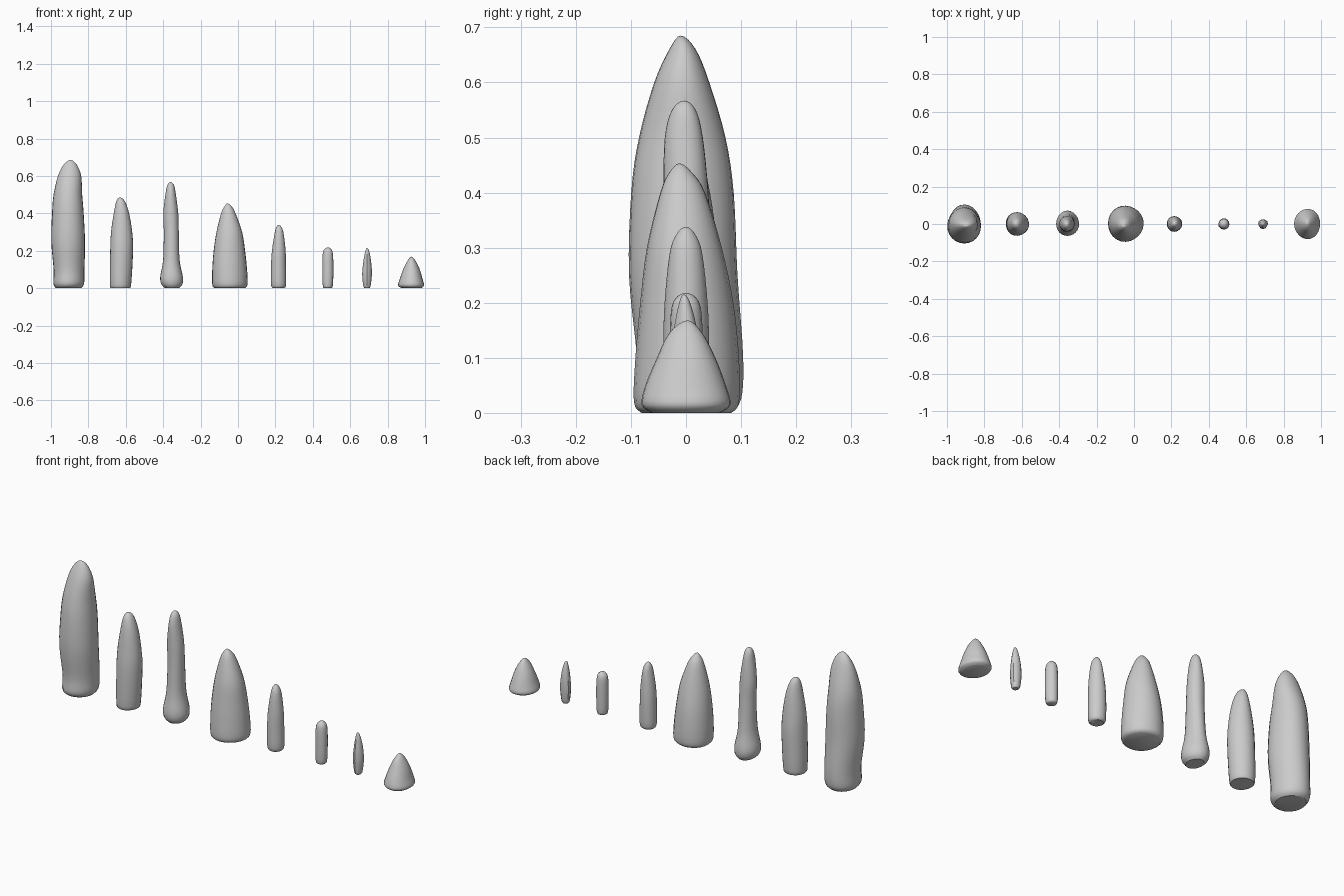
import bpy, bmesh, math, random

random.seed(4)


def spline(p0, p1, p2, p3, t):
    # Catmull-Rom interpolation of whole ring descriptions
    return [0.5 * (2*b + (c - a)*t + (2*a - 5*b + 4*c - d)*t*t + (3*b - a - 3*c + d)*t**3)
            for a, b, c, d in zip(p0, p1, p2, p3)]


def stalagmite(name, tip, rings, sides=24, steps=4, wobble=0.015):
    """rings: (z, x_min, x_max, y_min, y_max) from the base up; tip: (x, y, z)."""
    keys = [(z, (a + b)/2, (c + d)/2, (b - a)/2, (d - c)/2) for z, a, b, c, d in rings]
    z, cx, cy, rx, ry = keys[-1]
    ghost = (z, 2*tip[0] - cx, 2*tip[1] - cy, -rx, -ry)
    keys = [keys[0]] + keys + [(tip[2], tip[0], tip[1], 0, 0), ghost]
    phase = random.uniform(0, 6.28)
    bm = bmesh.new()
    loops = []
    for i in range(1, len(keys) - 2):
        for s in range(steps):
            z, cx, cy, rx, ry = spline(*keys[i - 1:i + 3], s / steps)
            loop = []
            for k in range(sides):
                a = 2*math.pi*k/sides
                w = 1 + wobble*math.sin(3*a + phase + 7*z)
                loop.append(bm.verts.new((cx + rx*w*math.cos(a), cy + ry*w*math.sin(a), max(z, 0))))
            loops.append(loop)
    for lo, hi in zip(loops, loops[1:]):
        for k in range(sides):
            n = (k + 1) % sides
            bm.faces.new((lo[k], lo[n], hi[n], hi[k]))
    top = bm.verts.new(tip)
    for k in range(sides):
        bm.faces.new((loops[-1][k], loops[-1][(k + 1) % sides], top))
    bm.faces.new(loops[0][::-1])
    me = bpy.data.meshes.new(name)
    bm.to_mesh(me)
    bm.free()
    ob = bpy.data.objects.new(name, me)
    bpy.context.collection.objects.link(ob)
    bpy.ops.object.select_all(action='DESELECT')
    ob.select_set(True)
    bpy.context.view_layer.objects.active = ob
    bpy.ops.object.shade_smooth_by_angle(angle=math.radians(40))


# Tallest, thick stone
stalagmite("stalagmite_tallest", (-0.895, -0.01, 0.685), [
    (0.00, -0.975, -0.84, -0.07, 0.08), (0.025, -0.988, -0.824, -0.092, 0.10),
    (0.10, -0.987, -0.822, -0.09, 0.103), (0.25, -0.998, -0.818, -0.105, 0.092),
    (0.40, -0.993, -0.824, -0.10, 0.086), (0.50, -0.985, -0.832, -0.085, 0.072),
    (0.60, -0.962, -0.838, -0.057, 0.043), (0.66, -0.932, -0.862, -0.03, 0.018)])

# Slim tapered stone
stalagmite("stalagmite_slim", (-0.632, 0.0, 0.485), [
    (0.00, -0.677, -0.582, -0.05, 0.05), (0.02, -0.686, -0.572, -0.06, 0.06),
    (0.20, -0.684, -0.562, -0.063, 0.063), (0.30, -0.679, -0.566, -0.056, 0.056),
    (0.40, -0.664, -0.582, -0.044, 0.043), (0.465, -0.650, -0.605, -0.027, 0.025)])

# Narrow stone with a flared foot
stalagmite("stalagmite_flared", (-0.36, -0.003, 0.567), [
    (0.00, -0.390, -0.315, -0.045, 0.05), (0.02, -0.410, -0.298, -0.06, 0.066),
    (0.06, -0.416, -0.295, -0.064, 0.07), (0.15, -0.400, -0.312, -0.05, 0.055),
    (0.30, -0.396, -0.316, -0.042, 0.045), (0.40, -0.399, -0.319, -0.041, 0.041),
    (0.50, -0.388, -0.332, -0.038, 0.031), (0.55, -0.378, -0.342, -0.025, 0.018)])

# Broad central stone
stalagmite("stalagmite_broad", (-0.056, -0.012, 0.453), [
    (0.00, -0.127, 0.035, -0.08, 0.083), (0.02, -0.139, 0.050, -0.094, 0.097),
    (0.10, -0.139, 0.047, -0.092, 0.096), (0.20, -0.131, 0.037, -0.084, 0.085),
    (0.30, -0.115, 0.022, -0.072, 0.064), (0.40, -0.090, -0.013, -0.047, 0.034),
    (0.437, -0.072, -0.034, -0.03, 0.01)])

# Small finger-like stone
stalagmite("stalagmite_finger", (0.217, 0.0, 0.338), [
    (0.00, 0.186, 0.247, -0.03, 0.03), (0.02, 0.176, 0.257, -0.04, 0.04),
    (0.12, 0.176, 0.256, -0.041, 0.042), (0.20, 0.181, 0.254, -0.039, 0.039),
    (0.29, 0.195, 0.244, -0.03, 0.029), (0.325, 0.204, 0.233, -0.017, 0.016)])

# Short peg
stalagmite("stalagmite_peg", (0.48, 0.0, 0.218), [
    (0.00, 0.461, 0.498, -0.02, 0.02), (0.015, 0.453, 0.507, -0.028, 0.028),
    (0.10, 0.451, 0.510, -0.03, 0.03), (0.18, 0.453, 0.508, -0.028, 0.028),
    (0.208, 0.462, 0.499, -0.019, 0.019)], sides=16)

# Thin creased spike
stalagmite("stalagmite_spike", (0.69, -0.004, 0.215), [
    (0.00, 0.677, 0.704, -0.014, 0.014), (0.015, 0.670, 0.710, -0.021, 0.021),
    (0.08, 0.664, 0.716, -0.026, 0.026), (0.15, 0.671, 0.710, -0.021, 0.021),
    (0.20, 0.681, 0.700, -0.012, 0.008)], sides=12, wobble=0.06)

# Low cone
stalagmite("stalagmite_low_cone", (0.926, 0.003, 0.168), [
    (0.00, 0.875, 0.98, -0.062, 0.062), (0.015, 0.857, 0.996, -0.08, 0.081),
    (0.05, 0.866, 0.987, -0.073, 0.073), (0.10, 0.883, 0.972, -0.052, 0.054),
    (0.145, 0.906, 0.950, -0.03, 0.03)])
